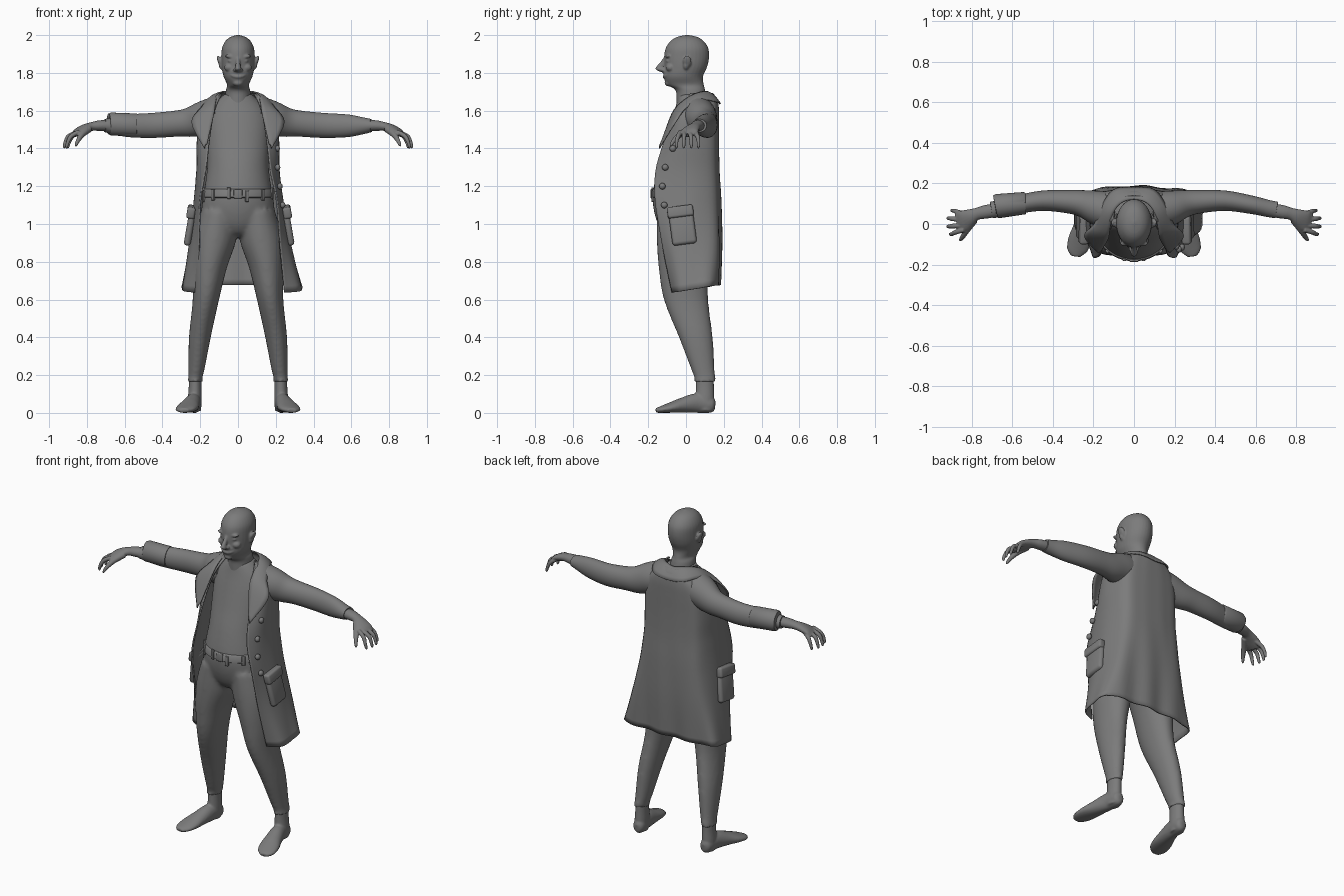
import bpy, bmesh, math
from mathutils import Vector, Matrix

Z = Vector((0, 0, 1))
Y = Vector((0, 1, 0))
grey = bpy.data.materials.new("dark_grey")
grey.diffuse_color = (.2, .2, .2, 1)


def spline(pts, sub):
    """Catmull-Rom resampling of any-dimension points."""
    if sub < 2:
        return [list(p) for p in pts]
    out, n = [], len(pts)
    for i in range(n - 1):
        a, b, c, d = pts[max(i - 1, 0)], pts[i], pts[i + 1], pts[min(i + 2, n - 1)]
        for k in range(sub):
            t = k / sub
            out.append([0.5 * (2 * q + (r - p) * t + (2 * p - 5 * q + 4 * r - s) * t * t
                        + (3 * q - p - 3 * r + s) * t ** 3) for p, q, r, s in zip(a, b, c, d)])
    return out + [list(pts[-1])]


def finish(name, bm):
    bmesh.ops.recalc_face_normals(bm, faces=bm.faces)
    me = bpy.data.meshes.new(name)
    bm.to_mesh(me)
    bm.free()
    me.materials.append(grey)
    ob = bpy.data.objects.new(name, me)
    bpy.context.collection.objects.link(ob)
    return ob


def merge(name, obs, voxel, smooth):
    """Fuse overlapping solids into one soft skin."""
    with bpy.context.temp_override(active_object=obs[0], selected_editable_objects=obs):
        bpy.ops.object.join()
    obs[0].name = name
    m = obs[0].modifiers.new("fuse", 'REMESH')
    m.mode, m.voxel_size, m.use_smooth_shade = 'VOXEL', voxel, True
    m = obs[0].modifiers.new("soften", 'SMOOTH')
    m.factor, m.iterations = .5, smooth


def loft(name, secs, n=24, up=Z, axis=None, sub=4, s=1):
    """Closed tube through (x, y, z, half width, half depth) sections."""
    secs = spline([(p[0] * s, *p[1:]) for p in secs], sub)
    c = [Vector(p[:3]) for p in secs]
    bm, rings = bmesh.new(), []
    for i, p in enumerate(secs):
        t = axis or (c[min(i + 1, len(c) - 1)] - c[max(i - 1, 0)]).normalized()
        u = up.cross(t).normalized()
        v = t.cross(u)
        rings.append([bm.verts.new(c[i] + u * math.cos(a) * max(p[3], .001) + v * math.sin(a) * max(p[4], .001))
                      for a in (2 * math.pi * k / n for k in range(n))])
    for a, b in zip(rings, rings[1:]):
        for k in range(n):
            bm.faces.new((a[k], a[(k + 1) % n], b[(k + 1) % n], b[k]))
    bm.faces.new(rings[0])
    bm.faces.new(rings[-1])
    return finish(name, bm)


def sheet(name, rows, thick, shape=None):
    """Thin cloth through a grid of points."""
    bm = bmesh.new()
    g = [[bm.verts.new(shape(Vector(p)) if shape else p) for p in r] for r in rows]
    for a, b in zip(g, g[1:]):
        for k in range(len(a) - 1):
            bm.faces.new((a[k], a[k + 1], b[k + 1], b[k]))
    ob = finish(name, bm)
    m = ob.modifiers.new("thickness", 'SOLIDIFY')
    m.thickness, m.offset = thick, 0


def ball(name, loc, r, rot=0):
    bm = bmesh.new()
    bmesh.ops.create_uvsphere(bm, u_segments=20, v_segments=12, radius=1, matrix=Matrix.Translation(loc)
                              @ Matrix.Rotation(rot, 4, 'Y') @ Matrix.Diagonal((*r, 1)))
    return finish(name, bm)


def box(name, loc, size, rot=(0, 0, 0), bevel=.01):
    bm = bmesh.new()
    bmesh.ops.create_cube(bm, size=1, matrix=Matrix.Diagonal((*size, 1)))
    bmesh.ops.bevel(bm, geom=bm.edges[:], offset=bevel, segments=3, affect='EDGES', profile=.5)
    ob = finish(name, bm)
    ob.location, ob.rotation_euler = loc, rot


# Head, neck and face
head = [(1.58, .035, .085, .085), (1.66, .03, .07, .08), (1.71, .022, .064, .079), (1.738, -.003, .058, .097),
        (1.78, -.014, .076, .104), (1.83, -.002, .086, .113), (1.88, .003, .088, .119), (1.93, .005, .085, .113),
        (1.968, .006, .067, .088), (1.99, .006, .04, .054), (2.001, .006, .003, .004)]
face = [loft("head", [(0, y, z, rx, ry) for z, y, rx, ry in head], 32, Y, Z),
        loft("nose", [(0, -.106, 1.885, .01, .01), (0, -.12, 1.86, .011, .014), (0, -.138, 1.83, .015, .021),
                      (0, -.138, 1.817, .018, .021), (0, -.125, 1.805, .008, .01)], 16, Y, Z),
        ball("chin", (0, -.092, 1.747), (.028, .022, .018))]
for z, r in ((1.8, .007), (1.78, .009)):
    face.append(loft("lip", [(-.048, -.088, z + .018, .006, .006), (-.025, -.108, z + .004, r, r),
                             (0, -.115, z, r, r), (.025, -.108, z + .004, r, r),
                             (.048, -.088, z + .018, .006, .006)], 10))
for s in (1, -1):
    face += [ball("ear", (.096 * s, .006, 1.86), (.011, .023, .034), .35 * s),
             ball("ear_lobe", (.088 * s, 0, 1.84), (.014, .016, .024), .2 * s),
             ball("brow", (.038 * s, -.096, 1.886), (.032, .014, .01), -.15 * s),
             ball("eye", (.037 * s, -.094, 1.863), (.017, .013, .008)),
             ball("cheek", (.045 * s, -.082, 1.828), (.028, .025, .022)),
             ball("nostril", (.015 * s, -.122, 1.816), (.011, .014, .01))]
merge("head", face, .005, 3)

leg = [(.1, -.015, 1.07, .095, .14), (.123, -.012, .92, .115, .143), (.15, -.012, .77, .092, .133),
       (.17, 0, .6, .07, .118), (.202, .052, .4, .058, .09), (.221, .092, .22, .042, .061),
       (.226, .1, .19, .037, .057), (.227, .1, .165, .041, .06)]
ankle = [(.226, .1, .24, .034, .048), (.227, .1, .14, .034, .048), (.229, .1, .07, .037, .05),
         (.23, .1, .01, .034, .045)]
foot = [(.226, .155, .04, .014, .022), (.227, .135, .042, .034, .042), (.235, .06, .052, .04, .052),
        (.252, -.02, .04, .05, .04), (.268, -.08, .028, .058, .028), (.282, -.13, .018, .05, .018),
        (.286, -.16, .012, .024, .012)]
sleeve = [(.1, .06, 1.58, .095, .1), (.18, .08, 1.56, .086, .092), (.25, .1, 1.54, .068, .079),
          (.32, .11, 1.532, .058, .069), (.45, .115, 1.522, .05, .066), (.58, .095, 1.52, .045, .06),
          (.66, .077, 1.52, .042, .045), (.705, .069, 1.521, .041, .035)]
hand = [(.6, .08, 1.52, .03, .03), (.72, .062, 1.521, .034, .029), (.775, .05, 1.516, .03, .023),
        (.81, .034, 1.505, .041, .023), (.845, .015, 1.487, .053, .02), (.87, .006, 1.472, .046, .014)]
fingers = [(.055, .066, .9), (.023, .028, .919), (-.008, -.012, .92), (-.032, -.05, .907)]

# Torso and trousers as one body
torso = [(1.69, .03, .07, .07), (1.62, .04, .14, .095), (1.54, .03, .165, .108), (1.42, .01, .165, .122),
         (1.3, -.008, .163, .14), (1.17, -.022, .18, .153), (1.08, -.017, .193, .155), (1.0, -.006, .17, .143),
         (.95, 0, .1, .115), (.935, 0, .05, .08)]
body = [loft("body", [(0, y, z, rx, ry) for z, y, rx, ry in torso], 40, Y, Z)]
body += [loft("trouser_leg", leg, 28, Y, Z, s=s) for s in (1, -1)]
merge("body", body, .011, 8)

# Belt with loops and buckle
loft("belt", [(0, -.022, z, .179 + d, .153 + d) for z, d in
              ((1.185, 0), (1.18, .006), (1.142, .009), (1.137, 0))], 48, Y, Z, 1)
for i in range(12):
    a = 2 * math.pi * (i + .5) / 12
    box("belt_loop", (.187 * math.cos(a), -.022 + .16 * math.sin(a), 1.155 + .008 * (i % 3 - 1)),
        (.012, .02, .06), (0, 0, a), .004)
box("buckle", (0, -.181, 1.16), (.045, .012, .05), bevel=.005)

for s in (1, -1):
    # Bare foot
    merge("foot", [loft("foot", foot, 24, s=s), loft("ankle", ankle, 20, Y, Z, s=s)], .006, 4)
    # Sleeve, forearm and hand
    loft("sleeve", sleeve, 28, s=s)
    parts = [loft("hand", hand, 20, s=s)]
    for y0, y1, tip in fingers:
        parts.append(loft("finger", [(.84, y0 * .9, 1.489, .012, .012), (tip - .025, (y0 + y1) / 2, 1.466, .012, .012),
                                     (tip - .008, y1, 1.438, .01, .01), (tip, y1, 1.41, .008, .008),
                                     (tip, y1, 1.4, .003, .003)], 12, Y, s=s))
    parts.append(loft("thumb", [(.79, .02, 1.503, .02, .02), (.825, -.03, 1.474, .016, .016),
                                (.845, -.062, 1.445, .012, .012), (.857, -.078, 1.42, .008, .008),
                                (.86, -.081, 1.41, .003, .003)], 12, Y, s=s))
    merge("hand", parts, .004, 2)

# Rolled cuff on one sleeve only
loft("rolled_cuff", [(-.535, .103, 1.523, .05, .058), (-.54, .103, 1.523, .055, .062), (-.675, .088, 1.53, .06, .06),
                     (-.685, .087, 1.53, .055, .055), (-.68, .087, 1.53, .044, .044)], 28, sub=1)

# Open coat: height, front edge x and y, side x, back y
levels = [(1.69, .085, .05, .1, .135), (1.66, .1, .015, .13, .158), (1.61, .12, -.035, .18, .166),
          (1.54, .137, -.075, .205, .167), (1.42, .155, -.12, .213, .167), (1.28, .172, -.16, .215, .17),
          (1.12, .205, -.163, .236, .178), (.9, .222, -.125, .275, .18), (.655, .245, -.072, .335, .17)]
rows = []
for z, fx, fy, sx, by in spline(levels, 5):
    low = max(0, 1.1 - z) / .45
    half = [(fx, fy), (sx * .96, fy * .5), (sx, .04), (sx * (.82 + .13 * low), by * .85),
            (sx * .4, by), (0, by + .004)]
    half = spline(half + [(-x, y) for x, y in half[-2::-1]], 5)
    rows.append([(x, y, z + max(0, 1 - z) / .34 * (y - .04) * .16) for x, y in half])


def drape(p):
    # Skirt folds, and a tighter hang on one side
    f = max(0, 1.25 - p.z) / .6
    if p.x < 0:
        p.x *= 1 - .13 * f
    if p.y > .1:
        p.y += .008 * f * math.sin(p.x * 34)
    return p


sheet("coat", rows, .008, drape)

# Collar and lapels
inner = [(.165, -.13, 1.42), (.128, -.072, 1.58), (.118, -.02, 1.645), (.105, .05, 1.688), (.065, .105, 1.702),
         (0, .125, 1.695)]
outer = [(.178, -.138, 1.4), (.245, -.055, 1.535), (.195, .005, 1.615), (.16, .09, 1.655), (.1, .172, 1.645),
         (0, .184, 1.635)]
full = [spline(r + [(-x, y, z) for x, y, z in r[-2::-1]], 5) for r in (inner, outer)]
grid = []
for k in range(6):
    t = k / 5
    grid.append([Vector(a).lerp(Vector(b), t) + Vector((0, -.003, .01 * math.sin(math.pi * t)))
                 for a, b in zip(*full)])
sheet("collar", grid, .007)

# Pockets with flaps
for s, x in ((1, .266), (-1, .254)):
    box("pocket", (x * s, -.018, .985), (.036, .13, .19), (.13, -.17 * s, 0), .017)
    box("pocket_flap", ((x - .006) * s, -.03, 1.065), (.044, .138, .06), (.13, -.17 * s, 0), .012)

# Buttons down one front
for x, y, z in ((.208, -.07, 1.4), (.21, -.11, 1.3), (.222, -.125, 1.2), (.237, -.115, 1.1)):
    ball("button", (x, y, z), (.014, .017, .017))

bpy.ops.object.select_all(action='SELECT')
bpy.context.view_layer.objects.active = bpy.data.objects["coat"]
bpy.ops.object.shade_smooth_by_angle(angle=math.radians(50))
